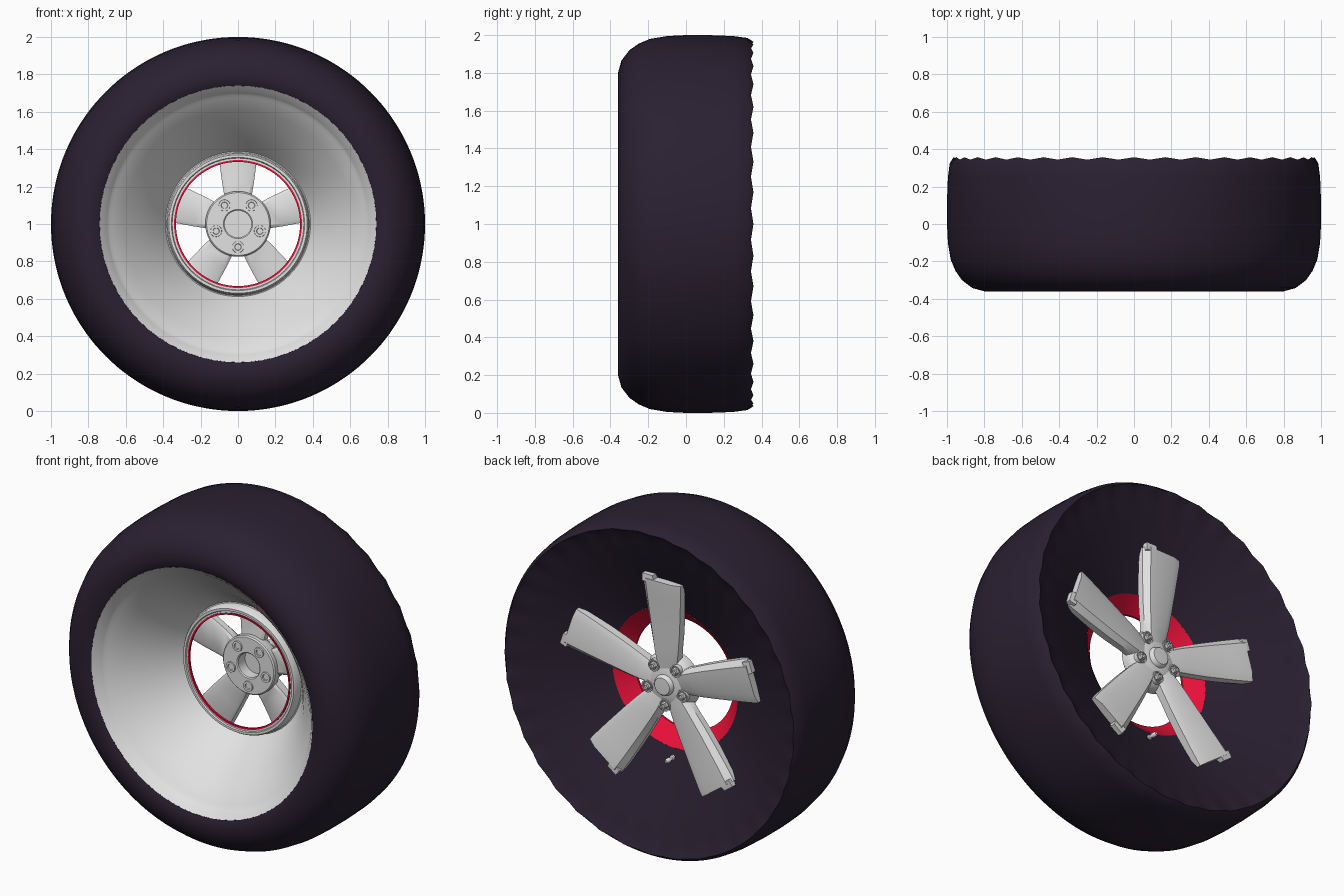
import bpy, bmesh, math
from mathutils import Matrix, Vector

if "Cube" in bpy.data.objects:
    bpy.data.objects.remove(bpy.data.objects["Cube"])


def material(name, rgb):
    m = bpy.data.materials.new(name)
    m.diffuse_color = (*rgb, 1)
    m.use_nodes = True
    m.node_tree.nodes["Principled BSDF"].inputs["Base Color"].default_value = m.diffuse_color
    return m


RUBBER = material("dark_rubber", (0.023, 0.0145, 0.031))
METAL = material("silver_metal", (0.76, 0.76, 0.76))
RED = material("red_paint", (0.80, 0.005, 0.04))


def finish(bm, name, mat, angle=35):
    me = bpy.data.meshes.new(name)
    bm.to_mesh(me)
    bm.free()
    ob = bpy.data.objects.new(name, me)
    bpy.context.collection.objects.link(ob)
    me.materials.append(mat)
    bpy.ops.object.select_all(action='DESELECT')
    ob.select_set(True)
    bpy.context.view_layer.objects.active = ob
    bpy.ops.object.shade_smooth_by_angle(angle=math.radians(angle))
    return ob


def revolve(name, prof, mat, n=72, centers=((0, 1),), wave={}, angle=35):
    """Spin an (r, y) profile around y axes through the (x, z) centers.
    wave gives the depth of 36 scallops for chosen profile points."""
    bm = bmesh.new()
    for cx, cz in centers:
        rings = []
        for i, (r, y) in enumerate(prof):
            ring = []
            for j in range(n):
                a = math.tau * j / n
                dy = -wave.get(i, 0) * (0.5 - 0.5 * math.cos(36 * a))
                ring.append(bm.verts.new((cx + r * math.cos(a), y + dy, cz + r * math.sin(a))))
            rings.append(ring)
        for p, q in zip(rings, rings[1:]):
            for j in range(n):
                k = (j + 1) % n
                bm.faces.new((p[j], q[j], q[k], p[k]))
    bmesh.ops.remove_doubles(bm, verts=bm.verts, dist=1e-5)
    return finish(bm, name, mat, angle)


def around(r, start):
    return [(r * math.cos(math.radians(start + 72 * k)),
             1 + r * math.sin(math.radians(start + 72 * k))) for k in range(5)]


# tire: front bead, rounded shoulder, tread, scalloped rear edge, conical rear face
tire = [(.74, -.345), (.76, -.354), (.80, -.36), (.865, -.342), (.92, -.30), (.955, -.25),
        (.98, -.19), (.995, -.10), (1.0, 0), (1.0, .12), (.995, .25), (.985, .325),
        (.965, .357), (.935, .338), (.88, .312), (.75, .255), (.58, .18), (.42, .105)]
revolve("tire", tire, RUBBER, n=144, wave={12: .013, 13: .013})

# red funnel around the central opening
revolve("red_ring", [(.42, .105), (.332, .02), (.332, .008), (.342, .008)], RED)

# deep front dish of the rim with a raised lip round the opening
dish = [(.342, .012), (.352, .012), (.356, .004), (.370, .004), (.377, .015), (.382, .06),
        (.388, .062), (.41, .03), (.46, -.04), (.53, -.128), (.61, -.215), (.675, -.28),
        (.69, -.29), (.70, -.302), (.71, -.315), (.73, -.335), (.74, -.345)]
revolve("rim_dish", dish, METAL)

# hub with front bore and rear cap
hub = [(0, .17), (.072, .17), (.072, .105), (.078, .10), (.168, .10), (.175, .107),
       (.175, .15), (.16, .18), (.14, .195), (.062, .205), (.056, .224), (.05, .23), (0, .232)]
revolve("hub", hub, METAL, 48)

# lug sockets on the front, lug collars and hex nuts on the rear
lugs = around(.123, 54)
revolve("lug_sockets", [(0, .098), (.016, .098), (.018, .092), (.030, .092), (.032, .11)],
        METAL, 20, lugs)
revolve("lug_collars", [(.036, .18), (.036, .208), (.029, .208), (.026, .198), (0, .198)],
        METAL, 20, lugs)
revolve("lug_nuts", [(.022, .19), (.022, .218), (.017, .224), (.013, .224), (.011, .215), (0, .215)],
        METAL, 6, lugs, angle=20)

# five spokes: (radius, half width, front y, rear y)
SECTIONS = [(.08, .055, .13, .20), (.16, .075, .13, .210), (.22, .085, .14, .216),
            (.32, .098, .145, .224), (.43, .110, .155, .235), (.53, .120, .17, .245),
            (.61, .127, .185, .254), (.64, .127, .19, .256)]


def loft(bm, rows, rot):
    rings = [[bm.verts.new(rot @ Vector(p)) for p in row] for row in rows]
    m = len(rings[0])
    for p, q in zip(rings, rings[1:]):
        for j in range(m):
            k = (j + 1) % m
            bm.faces.new((p[j], p[k], q[k], q[j]))
    bm.faces.new(rings[0])
    bm.faces.new(rings[-1])


bm = bmesh.new()
for k in range(5):
    rot = Matrix.Translation((0, 0, 1)) @ Matrix.Rotation(math.tau * k / 5, 4, 'Y')
    loft(bm, [[(-w, f + .01, r), (-.8 * w, f, r), (.8 * w, f, r), (w, f + .01, r),
               (w, b - .03, r), (.72 * w, b, r), (-.6 * w, b - .004, r), (-w, b - .02, r)]
              for r, w, f, b in SECTIONS], rot)
    # small stepped tab at the tip
    loft(bm, [[(x0, f, r), (.118, f, r), (.118, b, r), (x0, b, r)]
              for r, x0, f, b in ((.62, .04, .20, .253), (.665, .05, .20, .250))], rot)
bmesh.ops.recalc_face_normals(bm, faces=bm.faces)
finish(bm, "spokes", METAL, 32)

# valve stem
revolve("valve_stem", [(.016, .10), (.016, .135), (.010, .14), (.010, .155), (.014, .158),
                       (.014, .18), (.008, .19), (0, .19)], METAL, 12, ((0, .53),))
